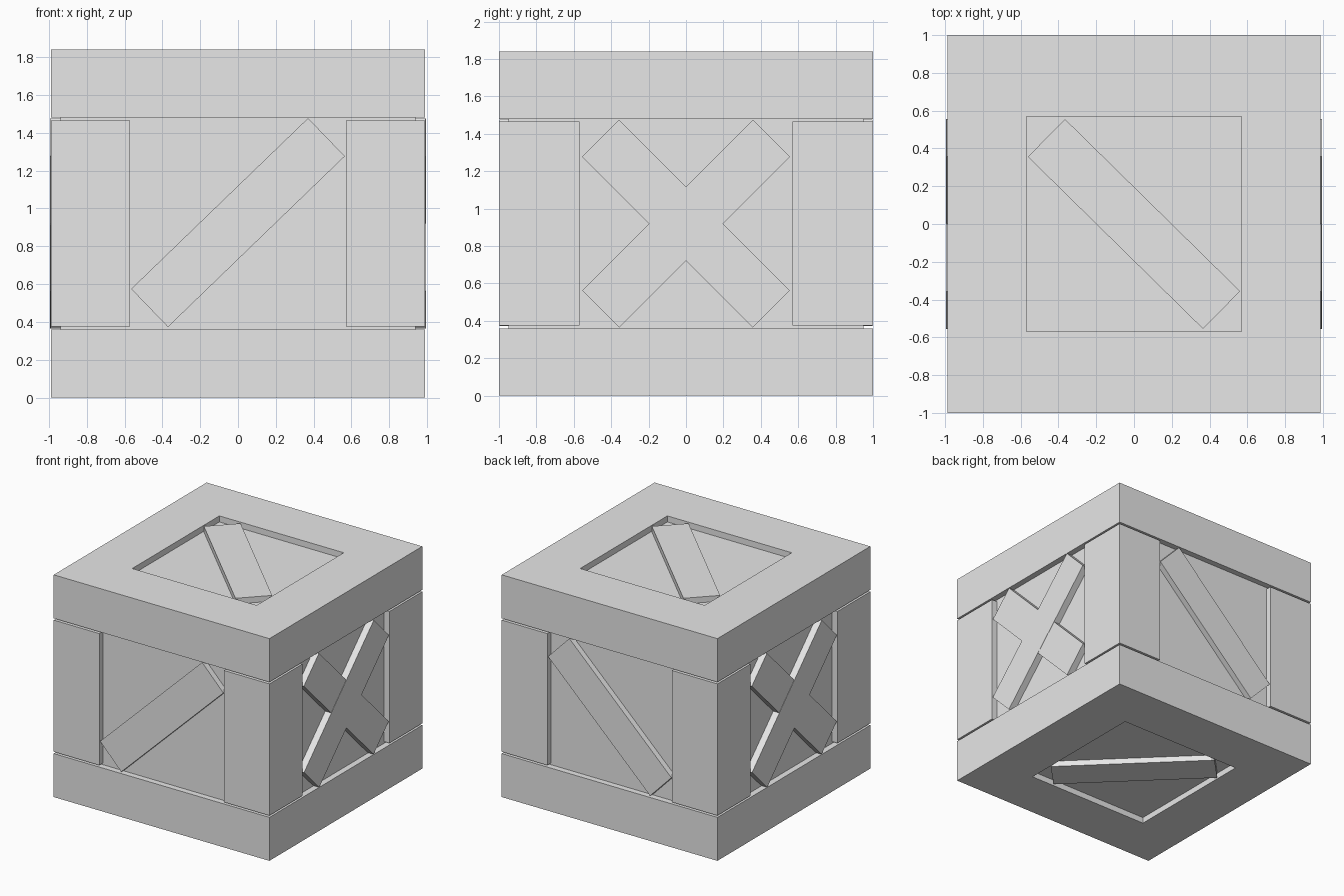
import bpy, bmesh
from math import radians
from mathutils import Matrix, Vector

cube = bpy.data.objects.get("Cube")
if cube:
    bpy.data.objects.remove(cube, do_unlink=True)

grey = bpy.data.materials.new("pale grey")
grey.use_nodes = True
grey.diffuse_color = (0.8, 0.8, 0.8, 1)
grey.node_tree.nodes["Principled BSDF"].inputs["Base Color"].default_value = (0.8, 0.8, 0.8, 1)

HX, HY, HEIGHT = 0.988, 1.0, 1.84    # outer half sizes and full height
MID = HEIGHT / 2
HOLE = 0.57                          # half width of each frame opening
BAND = 0.36                          # height of the top and bottom frames
GAP = 0.015                          # slit between posts and frames
INSET = 0.05                         # depth of the recessed panels


def finish(name, bm):
    bmesh.ops.recalc_face_normals(bm, faces=bm.faces)
    mesh = bpy.data.meshes.new(name)
    bm.to_mesh(mesh)
    bm.free()
    mesh.materials.append(grey)
    obj = bpy.data.objects.new(name, mesh)
    bpy.context.collection.objects.link(obj)
    return obj


def box(name, centre, size, turn=Matrix.Identity(4)):
    bm = bmesh.new()
    place = Matrix.Translation(centre) @ turn @ Matrix.Diagonal((*size, 1))
    bmesh.ops.create_cube(bm, size=1, matrix=place)
    return finish(name, bm)


def frame(name, low, high):
    """Square ring with a square opening through it."""
    bm = bmesh.new()
    corners = [(-1, -1), (1, -1), (1, 1), (-1, 1)]
    loops = [[bm.verts.new((sx * x, sy * y, z)) for sx, sy in corners]
             for x, y, z in ((HX, HY, low), (HX, HY, high),
                             (HOLE, HOLE, high), (HOLE, HOLE, low))]
    for a, b in zip(loops, loops[1:] + loops[:1]):
        for i in range(4):
            j = (i + 1) % 4
            bm.faces.new((a[i], a[j], b[j], b[i]))
    return finish(name, bm)


# Recessed panels, one closed inner box
box("inner_panels", (0, 0, MID),
    (2 * (HX - INSET), 2 * (HY - INSET), HEIGHT - 2 * INSET))

# Heavy frames at the bottom and top
frame("bottom_frame", 0, BAND)
frame("top_frame", HEIGHT - BAND, HEIGHT)

# Corner posts
for sx, side in ((-1, "right"), (1, "left")):
    for sy, end in ((-1, "front"), (1, "back")):
        box(f"{end}_{side}_post",
            (sx * (HX + HOLE) / 2, sy * (HY + HOLE) / 2, MID),
            (HX - HOLE, HY - HOLE, HEIGHT - 2 * (BAND + GAP)))

# Single diagonal braces on the front and back
LENGTH, WIDTH = 1.3, 0.28
for sy, end in ((-1, "front"), (1, "back")):
    box(f"{end}_brace", (0, sy * (HY - INSET / 2 - 0.002), MID + 0.005),
        (LENGTH, INSET, WIDTH), Matrix.Rotation(radians(-44), 4, "Y"))

# Single diagonal braces on the top and bottom
for z, end in ((INSET / 2, "bottom"), (HEIGHT - INSET / 2, "top")):
    shift = 0.002 if end == "bottom" else -0.002
    box(f"{end}_brace", (0, 0, z + shift),
        (LENGTH, WIDTH, INSET), Matrix.Rotation(radians(-44.5), 4, "Z"))

# Crossed braces on both sides, one plank just proud of the other
for sx, side in ((-1, "right"), (1, "left")):
    for angle, proud, kind in ((45, 0.003, "outer"), (-45, 0.001, "inner")):
        box(f"{side}_{kind}_cross_brace",
            (sx * (HX - INSET / 2 + proud), 0, MID),
            (INSET + 0.006, LENGTH - 0.01, WIDTH),
            Matrix.Rotation(radians(sx * angle), 4, "X"))
